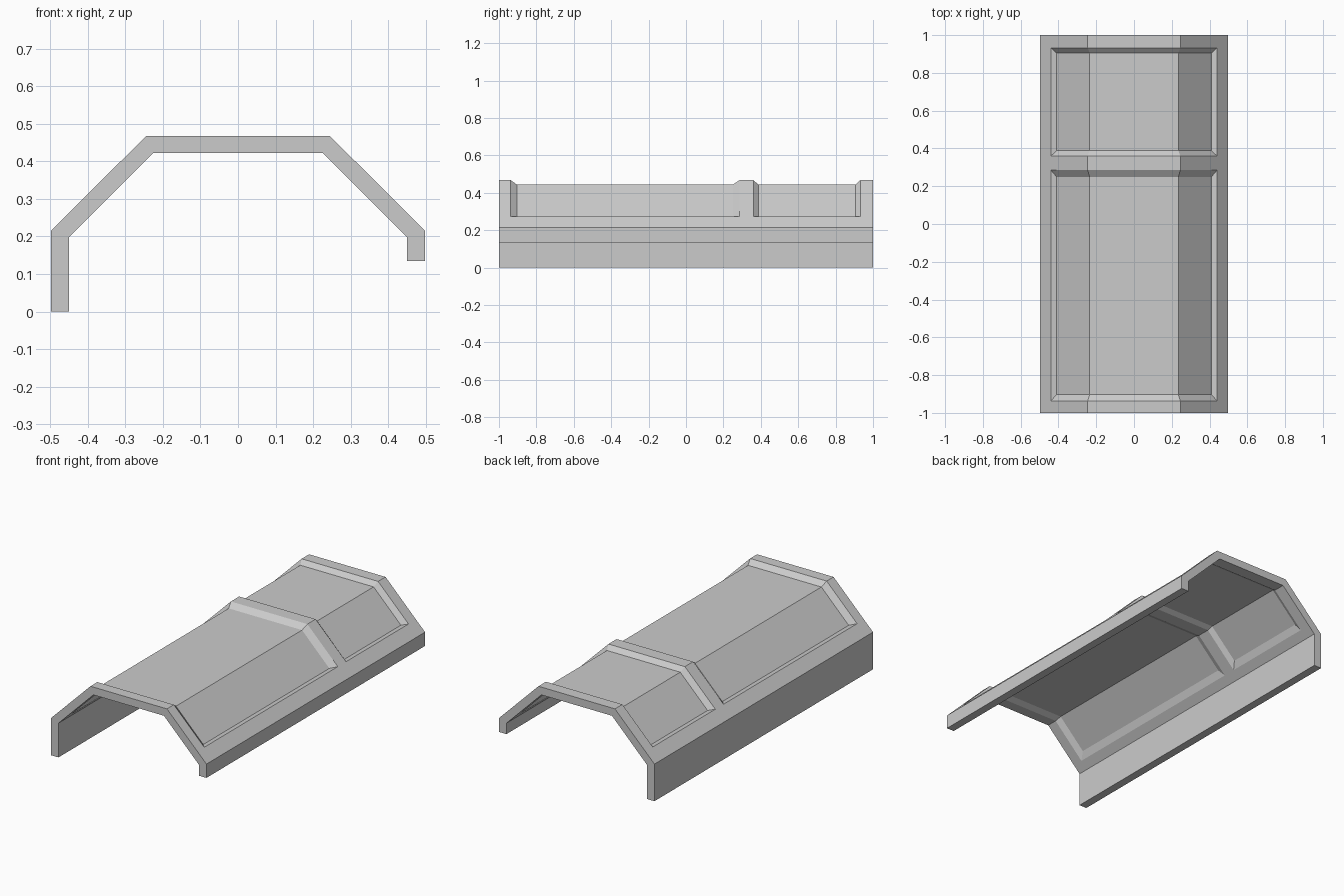
import bpy, bmesh

if "Cube" in bpy.data.objects:
    bpy.data.objects.remove(bpy.data.objects["Cube"])


def half_profile(wall, shoulder_z, ridge, low_ridge, edge, panel, low_panel):
    """(flush, pressed) points of one half, from wall foot to ridge."""
    rx, rz = ridge

    def slope(x):
        return rz + (x - rx) * (shoulder_z - rz) / (wall - rx)

    def low_slope(x):
        return low_ridge[1] - (x - low_ridge[0])

    foot = ((wall, None), (wall, None))
    shoulder = ((wall, shoulder_z),) * 2
    border = ((edge, slope(edge)),) * 2
    return [foot, shoulder, border,
            ((panel, slope(panel)), (low_panel, low_slope(low_panel))),
            (ridge, low_ridge)]


def mirrored(half):
    """Whole arch from left foot to right foot; the left wall is longer."""
    def place(p, side):
        z = p[1] if p[1] is not None else (0.0 if side < 0 else 0.135)
        return (side * p[0], z)
    left = [tuple(place(p, -1) for p in pair) for pair in half]
    right = [tuple(place(p, 1) for p in pair) for pair in reversed(half)]
    return left + right


outer = mirrored(half_profile(0.498, 0.215, (0.245, 0.467), (0.235, 0.443),
                              0.44, 0.41, 0.41))
inner = mirrored(half_profile(0.45, 0.198, (0.226, 0.422), (0.233, 0.437),
                              0.41, 0.385, 0.392))
ring = outer + inner[::-1]
n = len(ring)

# Stations along the length; True rows lie inside the two pressed panels
rows = [(-1, False), (-0.937, False), (-0.903, True), (0.25, True),
        (0.285, False), (0.36, False), (0.388, True), (0.905, True),
        (0.932, False), (1, False)]
PANEL_COLUMNS = {3, 4, 5, 6}

bm = bmesh.new()
grid, pressed = [], set()
for y, is_low in rows:
    line = []
    for i, (flush, low) in enumerate(ring):
        col = min(i, n - 1 - i)
        down = is_low and col in PANEL_COLUMNS
        x, z = low if down else flush
        v = bm.verts.new((x, y, z))
        line.append(v)
        if down:
            pressed.add(v)
    grid.append(line)

# Skin around the section, with mitred panel corners
for a, b in zip(grid, grid[1:]):
    for i in range(n):
        j = (i + 1) % n
        quad = [a[i], a[j], b[j], b[i]]
        lows = [k for k, v in enumerate(quad) if v in pressed]
        if len(lows) == 1:
            k = lows[0]
            q = quad[k:] + quad[:k]
            bm.faces.new(q[:3])
            bm.faces.new((q[0], q[2], q[3]))
        else:
            bm.faces.new(quad)

# End caps
for line in (grid[0], grid[-1]):
    for i in range(n // 2 - 1):
        bm.faces.new((line[i], line[i + 1], line[n - 2 - i], line[n - 1 - i]))

bmesh.ops.recalc_face_normals(bm, faces=bm.faces[:])
mesh = bpy.data.meshes.new("panelled_cover")
bm.to_mesh(mesh)
bm.free()
cover = bpy.data.objects.new("panelled_cover", mesh)
bpy.context.collection.objects.link(cover)
